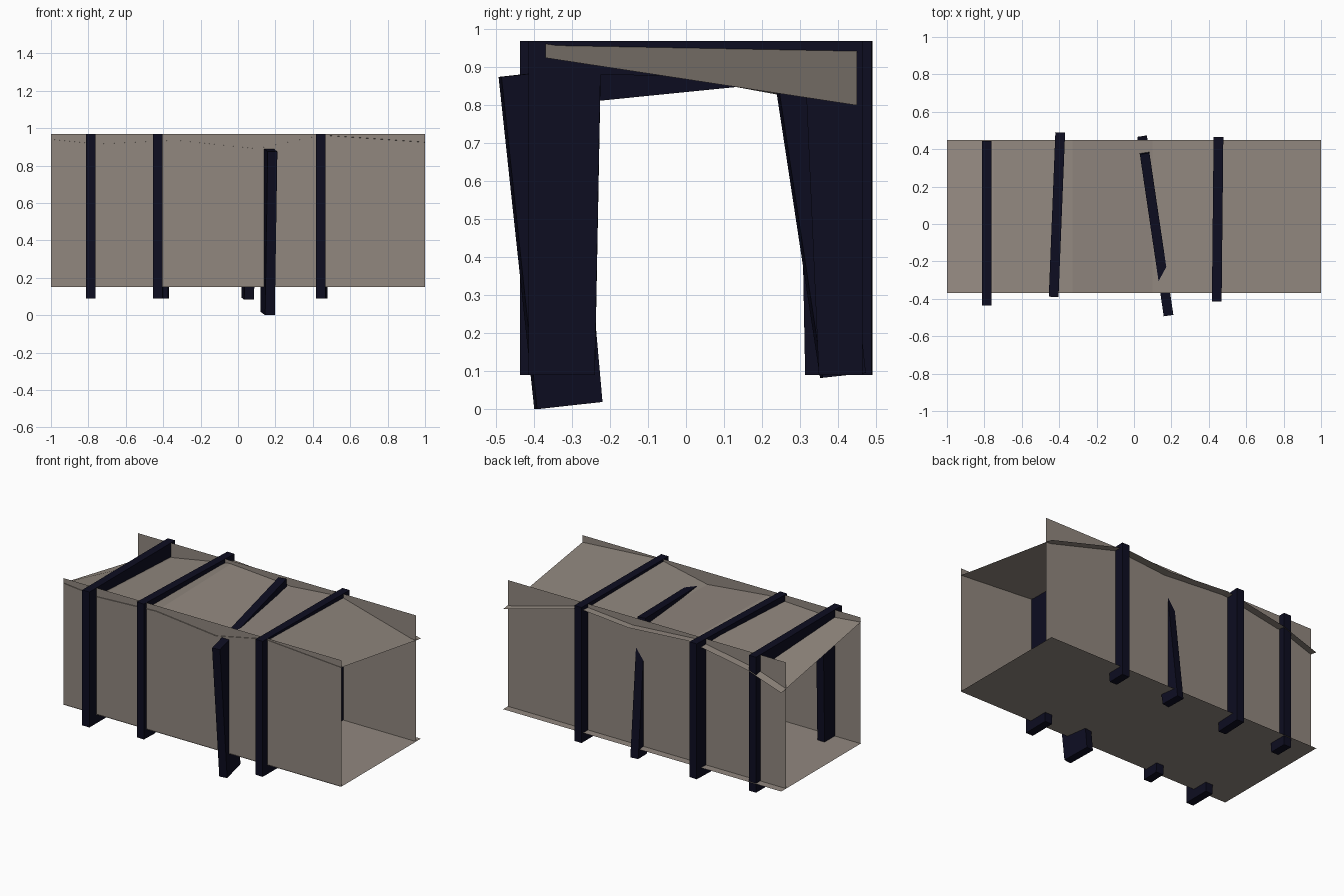
import bpy, math
from mathutils import Matrix

if "Cube" in bpy.data.objects:
    bpy.data.objects.remove(bpy.data.objects["Cube"])


def material(name, rgb):
    m = bpy.data.materials.new(name)
    m.diffuse_color = (*rgb, 1)
    m.use_nodes = True
    m.node_tree.nodes["Principled BSDF"].inputs["Base Color"].default_value = m.diffuse_color
    return m


ROCK = material("grey_brown_rock", (0.285, 0.245, 0.212))
TIMBER = material("dark_navy_timber", (0.004, 0.004, 0.015))


def make(name, verts, faces, mat):
    me = bpy.data.meshes.new(name)
    me.from_pydata(verts, [], faces)
    me.materials.append(mat)
    me.update()
    ob = bpy.data.objects.new(name, me)
    bpy.context.collection.objects.link(ob)
    return ob


# Tunnel floor and the two flat side walls
Y0, Y1, FLOOR, TOP = -0.37, 0.45, 0.15, 0.97
make("floor", [(-1, Y0, FLOOR), (1, Y0, FLOOR), (1, Y1, FLOOR), (-1, Y1, FLOOR)],
     [(0, 1, 2, 3)], ROCK)
for name, y in (("front_wall", -0.365), ("back_wall", 0.40)):
    make(name, [(-1, y, FLOOR), (1, y, FLOOR), (1, y, TOP), (-1, y, TOP)],
         [(0, 1, 2, 3)], ROCK)

# Buckled ceiling: x, height at front edge, height at back edge
ribs = [(-1, 0.94, 0.79), (-0.75, 0.915, 0.875), (-0.33, 0.935, 0.95),
        (0.1, 0.89, 0.92), (0.45, 0.963, 0.95), (1, 0.925, 0.80)]
verts = [p for x, f, b in ribs for p in ((x, Y0, f), (x, Y1, b))]
make("ceiling", verts,
     [(2 * i, 2 * i + 2, 2 * i + 3, 2 * i + 1) for i in range(len(ribs) - 1)], ROCK)


# Timber portal frame: two tapering legs and a top beam, as prisms from side profiles
T = 0.026
LEG_A = [(-0.44, 0), (-0.265, 0), (-0.25, 0.79), (-0.25, 0.88), (-0.44, 0.88)]
BEAM = [(-0.25, 0.79), (0.29, 0.785), (0.29, 0.88), (-0.25, 0.88)]
LEG_B = [(0.325, 0), (0.44, 0), (0.44, 0.88), (0.29, 0.88), (0.29, 0.785)]


def prism(name, profile, matrix):
    n = len(profile)
    v = [(s, y, z) for s in (T, -T) for y, z in profile]
    f = [tuple(range(n)), tuple(range(2 * n - 1, n - 1, -1))]
    f += [(i, n + i, n + (i + 1) % n, (i + 1) % n) for i in range(n)]
    ob = make(name, v, f, TIMBER)
    ob.matrix_world = matrix


# location, yaw and pitch of each frame; the third has slumped forward
frames = [((-0.788, 0.003, 0.09), 0, 0),
          ((-0.412, 0.05, 0.09), 177.7, 0),
          ((0.107, 0.037, 0.0475), 8.4, 6.2),
          ((0.447, 0.025, 0.09), -0.6, 0)]
for i, (loc, yaw, pitch) in enumerate(frames, 1):
    m = (Matrix.Translation(loc) @ Matrix.Rotation(math.radians(yaw), 4, 'Z')
         @ Matrix.Rotation(math.radians(pitch), 4, 'X'))
    for part, profile in (("wide_leg", LEG_A), ("beam", BEAM), ("narrow_leg", LEG_B)):
        prism(f"frame_{i}_{part}", profile, m)
